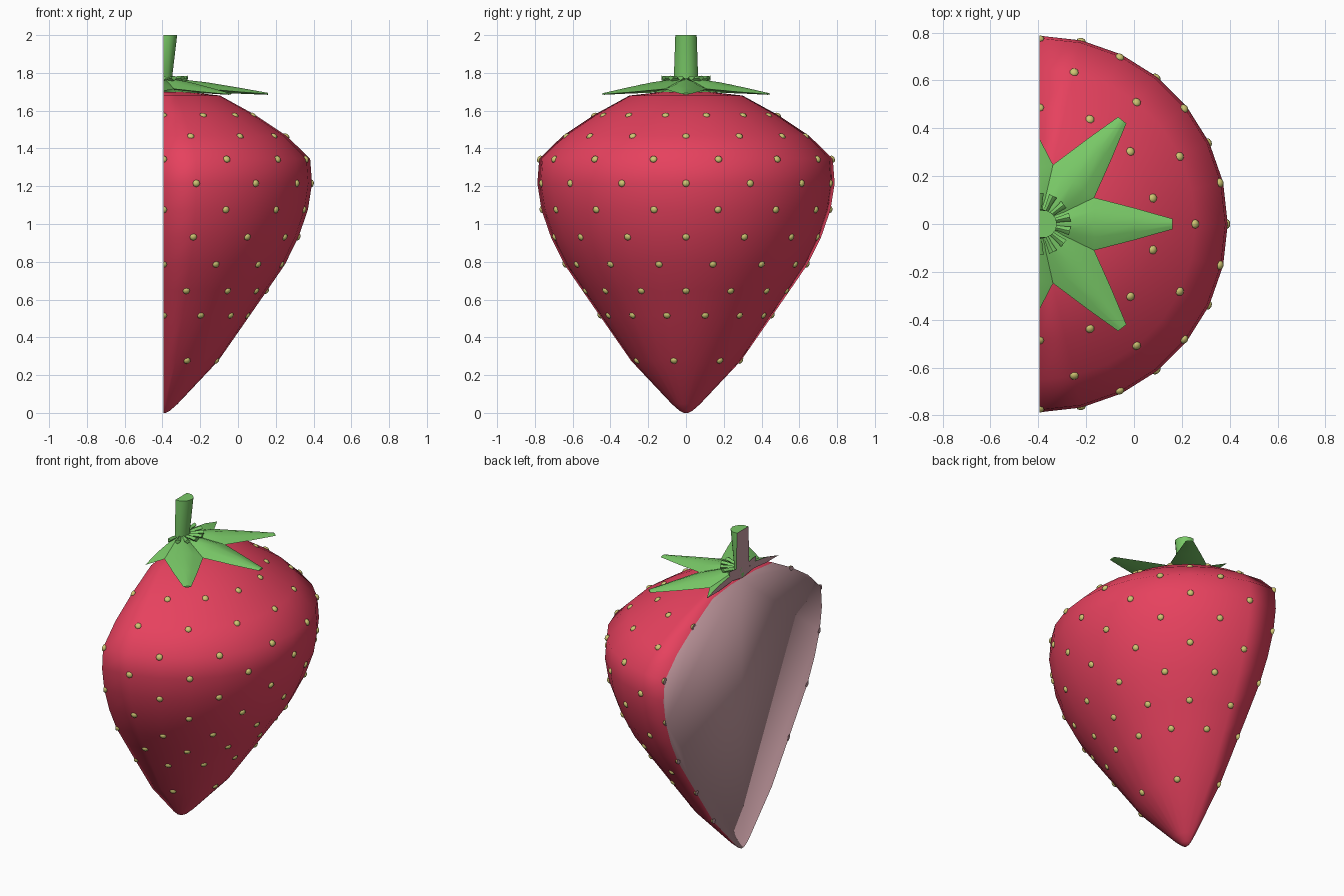
import bpy, bmesh
from math import sin, cos, pi, atan2
from mathutils import Vector, Matrix

cube = bpy.data.objects.get("Cube")
if cube:
    bpy.data.objects.remove(cube, do_unlink=True)

CUT_X = -0.395          # plane where the berry is halved
STEP = 2 * pi / 28      # body segment angle


def material(name, rgb):
    m = bpy.data.materials.new(name)
    m.use_nodes = True
    m.diffuse_color = (*rgb, 1)
    m.node_tree.nodes["Principled BSDF"].inputs["Base Color"].default_value = (*rgb, 1)
    return m


RED = material("berry red", (0.79, 0.053, 0.112))
GREEN = material("leaf green", (0.19, 0.58, 0.135))
GOLD = material("seed gold", (0.62, 0.56, 0.17))
PINK = material("cut face pink", (0.56, 0.33, 0.36))


def loft(bm, rings):
    """Skin closed rings of points and cap both ends."""
    loops = [[bm.verts.new(p) for p in ring] for ring in rings]
    for a, b in zip(loops, loops[1:]):
        for i in range(len(a)):
            j = (i + 1) % len(a)
            bm.faces.new((a[i], a[j], b[j], b[i]))
    bm.faces.new(loops[0][::-1])
    bm.faces.new(loops[-1])


def circle(r, z, n, x=0.0):
    return [(x + r * cos(2 * pi * i / n), r * sin(2 * pi * i / n), z) for i in range(n)]


def finish(bm, name, mat, angle):
    """Halve the part, close it with a pink cut face, and place it in the scene."""
    bmesh.ops.recalc_face_normals(bm, faces=bm.faces)
    bmesh.ops.bisect_plane(bm, geom=bm.verts[:] + bm.edges[:] + bm.faces[:],
                           plane_co=(0, 0, 0), plane_no=(1, 0, 0),
                           dist=1e-5, clear_inner=True)
    rim = [e for e in bm.edges if e.is_boundary]
    for f in bmesh.ops.edgeloop_fill(bm, edges=rim)["faces"]:
        f.material_index = 1
        f.normal_update()
        if f.normal.x > 0:
            f.normal_flip()
    bmesh.ops.translate(bm, verts=bm.verts, vec=(CUT_X, 0, 0))
    me = bpy.data.meshes.new(name)
    bm.to_mesh(me)
    bm.free()
    me.materials.append(mat)
    me.materials.append(PINK)
    ob = bpy.data.objects.new(name, me)
    bpy.context.collection.objects.link(ob)
    bpy.ops.object.select_all(action='DESELECT')
    ob.select_set(True)
    bpy.context.view_layer.objects.active = ob
    bpy.ops.object.shade_smooth_by_angle(angle=angle)


# Berry body, smooth right across the cut rim
profile = [(0.012, 0), (0.035, 0.012), (0.075, 0.047), (0.29, 0.275), (0.457, 0.515),
           (0.547, 0.645), (0.643, 0.785), (0.715, 0.93), (0.765, 1.075),
           (0.787, 1.215), (0.777, 1.345), (0.652, 1.467), (0.487, 1.577),
           (0.3, 1.68), (0.12, 1.70), (0.02, 1.70)]
bm = bmesh.new()
loft(bm, [circle(r, z, 28) for r, z in profile])
finish(bm, "berry_body", RED, pi)

# Seeds: staggered rows on the body rings, flattened against the skin
bm = bmesh.new()
for k in range(3, 13):
    r, z = profile[k]
    (r0, z0), (r1, z1) = profile[k - 1], profile[k + 1]
    tilt = atan2(r0 - r1, z1 - z0)
    first, skip = (-1, 4) if k == 3 else (k % 2 == 0, 2)
    for s in range(int(first), 28 + int(first), skip):
        a = s * STEP
        if cos(a) < -0.1:
            continue
        normal = Vector((cos(tilt) * cos(a), cos(tilt) * sin(a), sin(tilt)))
        turn = normal.to_track_quat('Z', 'Y').to_matrix().to_4x4()
        place = Vector((r * cos(a), r * sin(a), z)) - normal * 0.004
        bmesh.ops.create_uvsphere(
            bm, u_segments=8, v_segments=6, radius=0.02,
            matrix=Matrix.Translation(place) @ turn @ Matrix.Diagonal((1, 1, 0.7, 1)))
finish(bm, "seeds", GOLD, pi / 3)


def leaf(bm, angle, stations):
    """Pointed leaf with a raised midrib: (distance, half width, top, edge, bottom)."""
    rings = []
    for d, w, top, edge, low in stations:
        ring = [(d, -w, edge), (d, -w / 2, (top * 2 + edge) / 3), (d, 0, top),
                (d, w / 2, (top * 2 + edge) / 3), (d, w, edge), (d, 0, low)]
        rings.append([Matrix.Rotation(angle, 3, 'Z') @ Vector(p) for p in ring])
    loft(bm, rings)


# Seven large leaves
bm = bmesh.new()
for i in range(7):
    leaf(bm, i * 2 * pi / 7, [(0.0, 0.03, 1.775, 1.75, 1.70), (0.1, 0.06, 1.765, 1.745, 1.70),
                              (0.23, 0.11, 1.75, 1.715, 1.695), (0.4, 0.066, 1.722, 1.70, 1.69),
                              (0.555, 0.022, 1.694, 1.688, 1.684)])
finish(bm, "leaves", GREEN, pi / 3)

# Ring of small raised sepals round the stem
bm = bmesh.new()
for i in range(14):
    leaf(bm, (i + 0.5) * pi / 7, [(0.03, 0.009, 1.77, 1.76, 1.74), (0.09, 0.012, 1.782, 1.77, 1.75),
                                  (0.13, 0.018, 1.785, 1.774, 1.76)])
finish(bm, "sepals", GREEN, pi / 6)

# Stem, leaning slightly away from the cut
bm = bmesh.new()
loft(bm, [circle(r, z, 14, x) for r, z, x in
          [(0.07, 1.73, -0.022), (0.065, 1.8, -0.016), (0.058, 2.0, 0.015)]])
finish(bm, "stem", GREEN, pi / 3)
